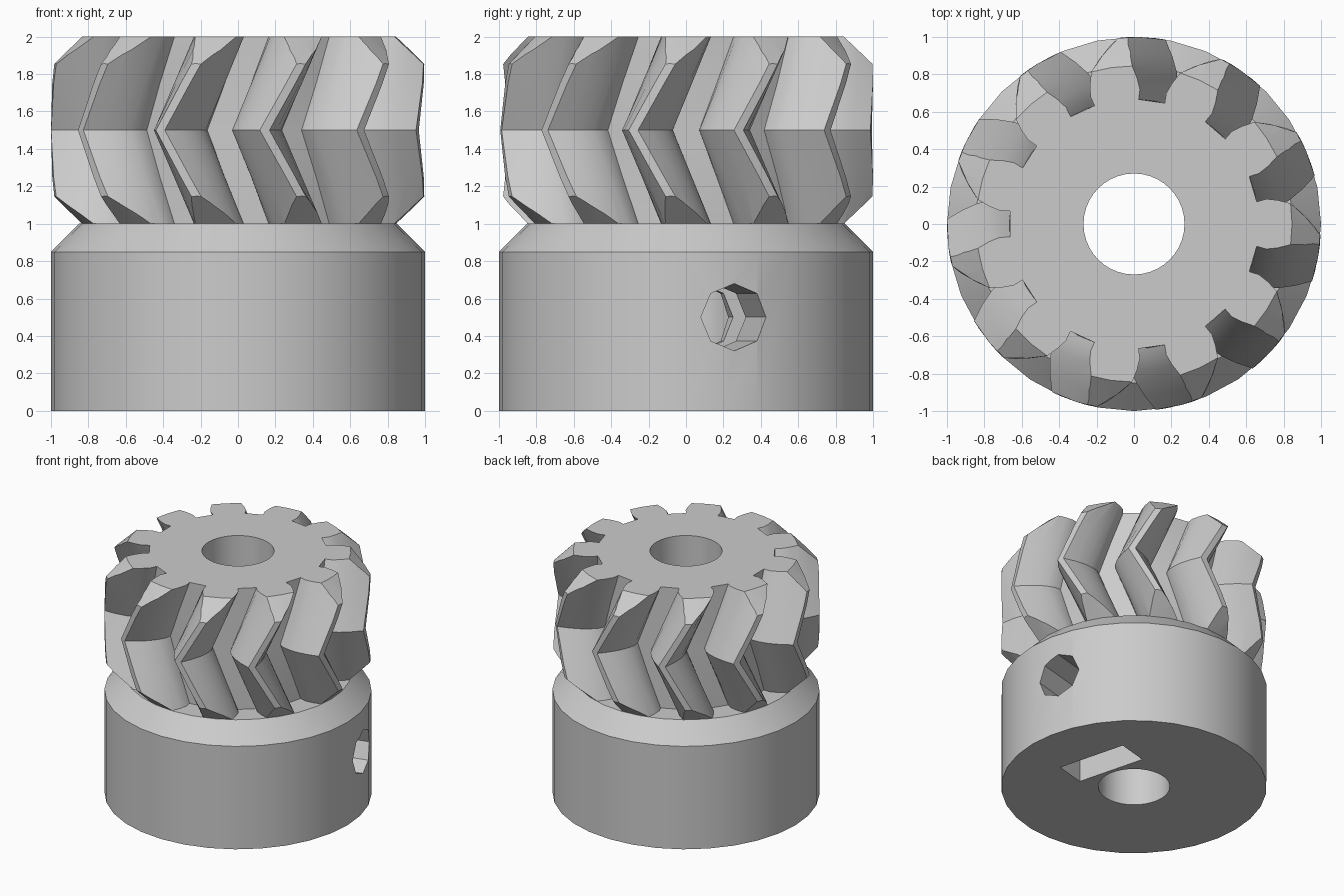
import bpy, bmesh
from math import radians, sin, cos, pi
from mathutils import Matrix

cube = bpy.data.objects.get("Cube")
if cube:
    bpy.data.objects.remove(cube, do_unlink=True)

GREY = (0.6, 0.6, 0.6, 1)
mat = bpy.data.materials.new("light_grey")
mat.use_nodes = True
mat.diffuse_color = GREY
mat.node_tree.nodes["Principled BSDF"].inputs["Base Color"].default_value = GREY


def add_object(name, bm):
    bmesh.ops.recalc_face_normals(bm, faces=bm.faces)
    me = bpy.data.meshes.new(name)
    bm.to_mesh(me)
    bm.free()
    me.materials.append(mat)
    ob = bpy.data.objects.new(name, me)
    bpy.context.scene.collection.objects.link(ob)
    return ob


def loft(name, rings):
    """Join closed rings of points with quads and cap both ends."""
    bm = bmesh.new()
    rows = [[bm.verts.new(p) for p in ring] for ring in rings]
    n = len(rows[0])
    for a, b in zip(rows, rows[1:]):
        for i in range(n):
            j = (i + 1) % n
            bm.faces.new((a[i], a[j], b[j], b[i]))
    bm.faces.new(rows[0])
    bm.faces.new(rows[-1])
    return add_object(name, bm)


def lathe(name, profile, sides):
    return loft(name, [[(r * cos(2 * pi * i / sides), r * sin(2 * pi * i / sides), z)
                        for i in range(sides)] for r, z in profile])


def cut(ob, cutter, operation="DIFFERENCE"):
    """Apply a boolean and throw the cutter away."""
    mod = ob.modifiers.new("cut", "BOOLEAN")
    mod.operation = operation
    mod.solver = "EXACT"
    mod.object = cutter
    deps = bpy.context.evaluated_depsgraph_get()
    me = bpy.data.meshes.new_from_object(ob.evaluated_get(deps))
    ob.modifiers.clear()
    ob.data = me
    bpy.data.objects.remove(cutter, do_unlink=True)


def bore_cutter():
    return lathe("bore_cutter", [(0.27, -0.2), (0.27, 2.2)], 40)


# Hub: plain drum with a chamfered shoulder
hub = lathe("hub", [(1, 0), (1, 0.85), (0.85, 1)], 32)
cut(hub, bore_cutter())

# Set-screw hole and the nut slot open to the underside
aim = Matrix.Rotation(radians(15), 4, "Z")
slot = bmesh.new()
bmesh.ops.create_cube(slot, size=1, matrix=aim @ Matrix.Translation((0.43, 0, 0.35))
                      @ Matrix.Diagonal((0.257, 0.575, 0.9, 1)))
cut(hub, add_object("slot_cutter", slot))
screw = bmesh.new()
bmesh.ops.create_cone(screw, cap_ends=True, segments=8, radius1=0.18, radius2=0.18, depth=1.2,
                      matrix=aim @ Matrix.Translation((0.6, 0, 0.5)) @ Matrix.Rotation(pi / 2, 4, "Y"))
cut(hub, add_object("screw_cutter", screw))

# Herringbone gear: tooth half-profile as (radius, half angle in degrees)
TEETH = 11
HALF_PITCH = 180 / TEETH
FLANK = [(0.667, 10.3), (0.72, 10.7), (0.78, 9.4), (0.845, 7.5), (0.92, 4.7), (1.0, 1.5)]
TOOTH = [(r, -a) for r, a in FLANK] + [(r, a) for r, a in reversed(FLANK)]


def gear_ring(z, twist):
    ring = []
    for k in range(TEETH):
        centre = 180 + HALF_PITCH * (2 * k + 1) - twist
        for r, a in TOOTH:
            t = radians(centre + a)
            ring.append((r * cos(t), r * sin(t), z))
    return ring


levels = [(1, 0), (1.25, 0.5), (1.5, 1), (1.75, 0.5), (2, 0)]
gear = loft("herringbone_gear", [gear_ring(z, f * HALF_PITCH) for z, f in levels])

# Chamfer the tooth ends, then bore the centre
envelope = lathe("envelope_cutter", [(0.83, 0.99), (0.845, 1), (1.02, 1.165),
                                     (1.02, 1.835), (0.845, 2), (0.83, 2.01)], 44)
cut(gear, envelope, "INTERSECT")
cut(gear, bore_cutter())

# Smooth the round surfaces while keeping crisp edges
for ob in (hub, gear):
    ob.data.shade_smooth()
    ob.data.set_sharp_from_angle(angle=radians(30))
